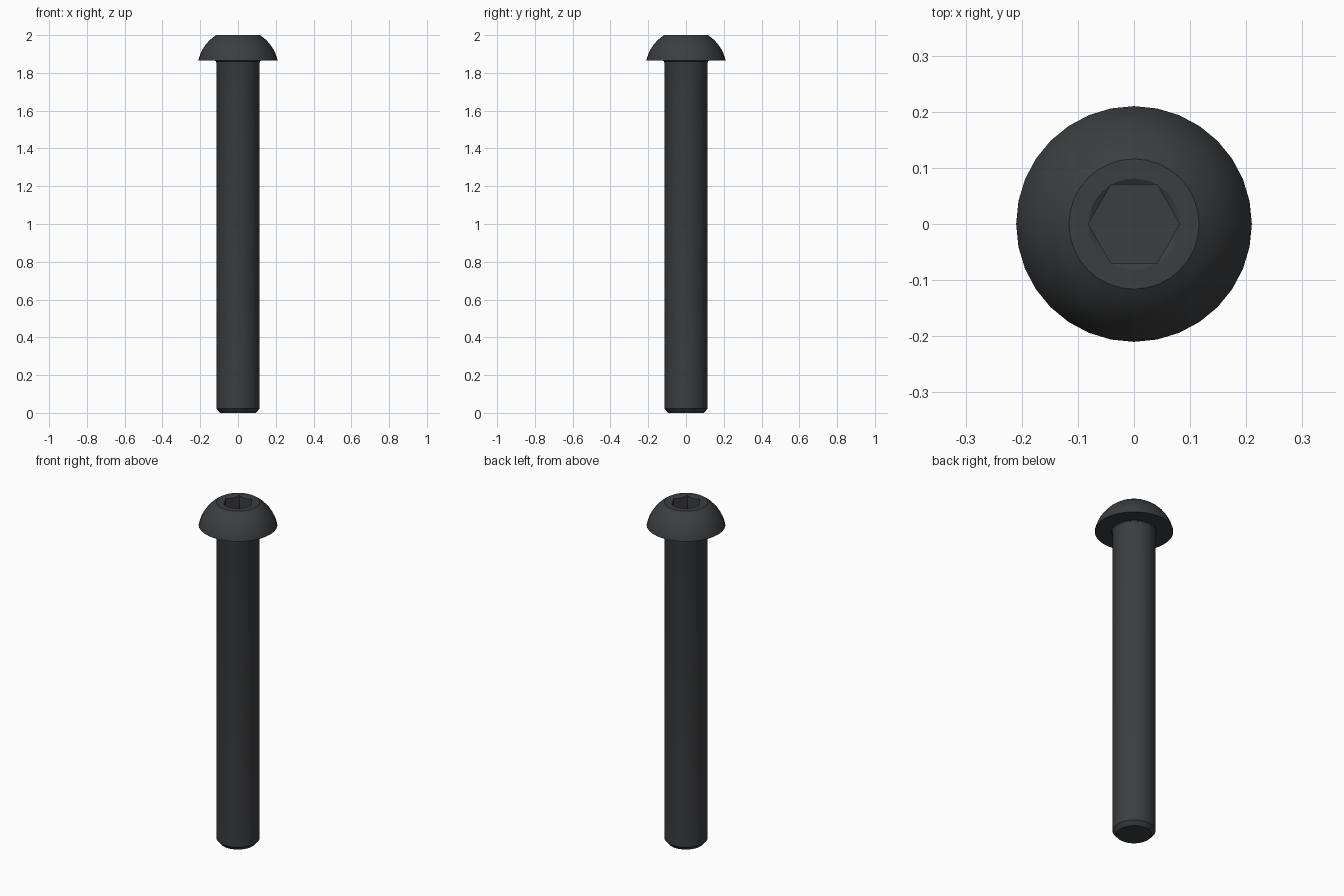
import bpy, bmesh, math

if "Cube" in bpy.data.objects:
    bpy.data.objects.remove(bpy.data.objects["Cube"])

SIDES = 32


def lathe(name, profile, sides=SIDES, turn=0.0):
    """Closed solid of revolution about z from (radius, z) points, bottom to top."""
    bm = bmesh.new()
    rings = []
    for r, z in profile:
        rings.append([bm.verts.new((r * math.cos(turn + 2 * math.pi * i / sides),
                                    r * math.sin(turn + 2 * math.pi * i / sides), z))
                      for i in range(sides)])
    for a, b in zip(rings, rings[1:]):
        for i in range(sides):
            j = (i + 1) % sides
            bm.faces.new((a[i], a[j], b[j], b[i]))
    bm.faces.new(rings[0][::-1])
    bm.faces.new(rings[-1])
    bmesh.ops.recalc_face_normals(bm, faces=bm.faces)
    mesh = bpy.data.meshes.new(name)
    bm.to_mesh(mesh)
    bm.free()
    obj = bpy.data.objects.new(name, mesh)
    bpy.context.collection.objects.link(obj)
    return obj


# Shank with chamfered tip and a small fillet under the head
profile = [(0.095, 0.0), (0.115, 0.023), (0.115, 1.855), (0.117, 1.861), (0.122, 1.865)]

# Domed button head: arc centred on the axis, ending in a flat top
head_r, top_r, base_z, top_z = 0.21, 0.116, 1.865, 2.0
centre = (base_z + top_z) / 2 - (head_r**2 - top_r**2) / (2 * (top_z - base_z))
radius = math.hypot(head_r, base_z - centre)
a0 = math.atan2(base_z - centre, head_r)
a1 = math.atan2(top_z - centre, top_r)
steps = 8
for i in range(steps + 1):
    a = a0 + (a1 - a0) * i / steps
    profile.append((radius * math.cos(a), centre + radius * math.sin(a)))
bolt = lathe("button_head_bolt", profile)

# Hex socket and its conical lead-in
hex_cutter = lathe("hex_socket_cutter", [(0.0815, 1.917), (0.0815, 2.05)], sides=6)
cone_cutter = lathe("lead_in_cutter", [(0.066, 1.991), (0.081, 2.0), (0.0843, 2.002)])

bpy.context.view_layer.objects.active = bolt
bolt.select_set(True)
for cutter in (hex_cutter, cone_cutter):
    cutter.hide_render = True
    mod = bolt.modifiers.new(cutter.name, 'BOOLEAN')
    mod.operation = 'DIFFERENCE'
    mod.solver = 'EXACT'
    mod.object = cutter
    bpy.ops.object.modifier_apply(modifier=mod.name)
    bpy.data.objects.remove(cutter)

# Black oxide finish
mat = bpy.data.materials.new("black_steel")
mat.diffuse_color = (0.045, 0.047, 0.05, 1.0)
mat.use_nodes = True
mat.node_tree.nodes["Principled BSDF"].inputs["Base Color"].default_value = mat.diffuse_color
bolt.data.materials.clear()
bolt.data.materials.append(mat)
bpy.ops.object.shade_smooth_by_angle(angle=math.radians(25))
